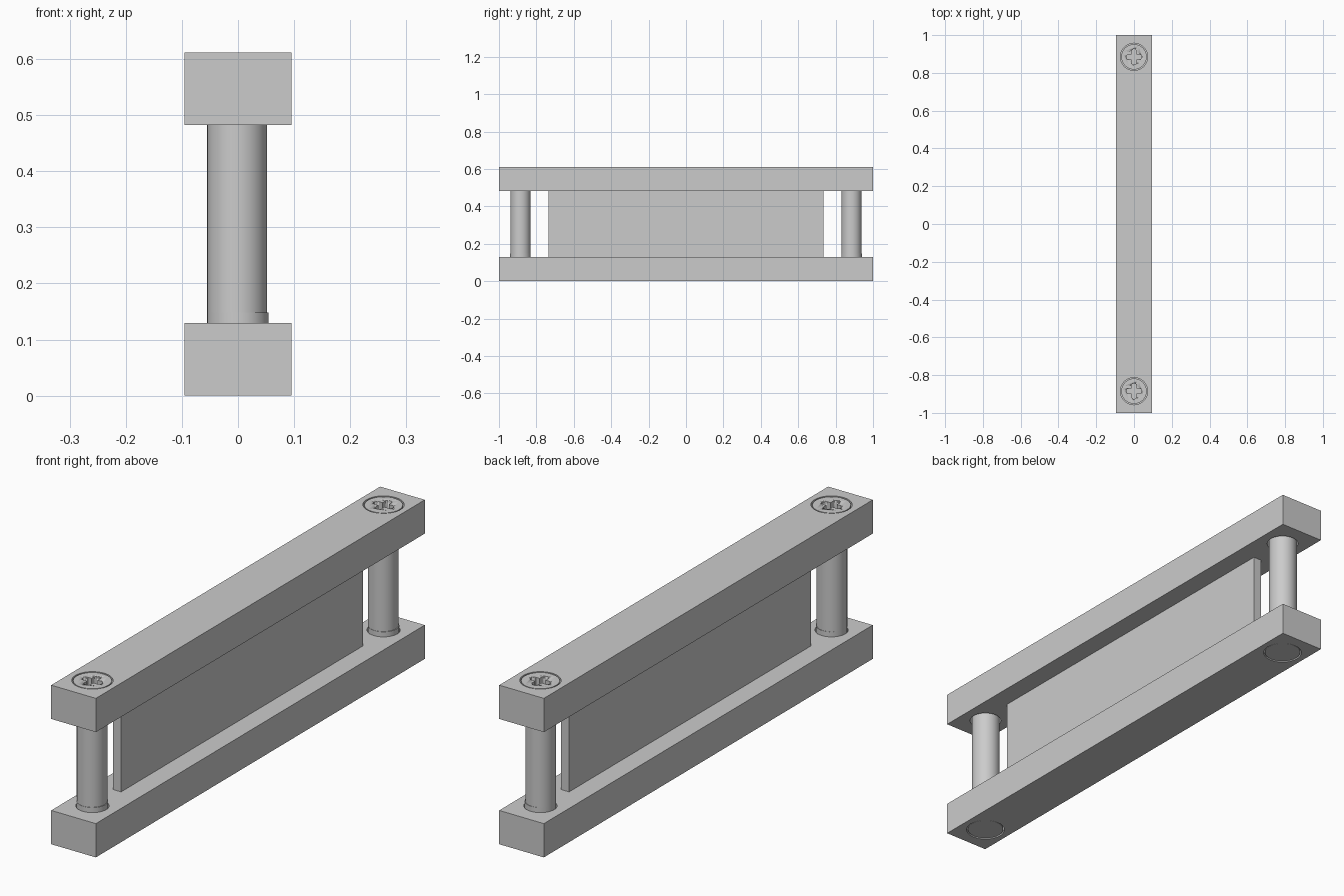
import bpy
import math

if "Cube" in bpy.data.objects:
    bpy.data.objects.remove(bpy.data.objects["Cube"], do_unlink=True)

grey = bpy.data.materials.new("plain_grey")
grey.use_nodes = True
grey.diffuse_color = (0.6, 0.6, 0.6, 1)
grey.node_tree.nodes["Principled BSDF"].inputs["Base Color"].default_value = (0.6, 0.6, 0.6, 1)

BAR_H, TOP, GAP_TOP = 0.13, 0.612, 0.482
SCREW_Y = 0.885


def box(name, size, z0, x=0, y=0):
    bpy.ops.mesh.primitive_cube_add(size=1, location=(x, y, z0 + size[2] / 2))
    ob = bpy.context.object
    ob.name = name
    ob.scale = size
    bpy.ops.object.transform_apply(location=False, rotation=False, scale=True)
    ob.data.materials.append(grey)
    return ob


def cylinder(name, r, z0, z1, x=0, y=0):
    bpy.ops.mesh.primitive_cylinder_add(vertices=64, radius=r, depth=z1 - z0,
                                        location=(x, y, (z0 + z1) / 2))
    ob = bpy.context.object
    ob.name = name
    ob.data.materials.append(grey)
    bpy.ops.object.shade_smooth_by_angle(angle=math.radians(30))
    return ob


def cut(target, cutter):
    mod = target.modifiers.new("cut", 'BOOLEAN')
    mod.operation = 'DIFFERENCE'
    mod.solver = 'EXACT'
    mod.object = cutter
    bpy.context.view_layer.objects.active = target
    bpy.ops.object.modifier_apply(modifier=mod.name)
    bpy.data.objects.remove(cutter, do_unlink=True)


# Clamping bars and the panel between them
bottom_bar = box("bottom_bar", (0.19, 2, BAR_H), 0)
top_bar = box("top_bar", (0.19, 2, BAR_H), GAP_TOP)
box("panel", (0.034, 1.47, GAP_TOP - BAR_H + 0.02), BAR_H - 0.01)

for side, label in ((-1, "front"), (1, "back")):
    y = side * SCREW_Y

    # Pockets and clearance holes in the bars
    cut(top_bar, cylinder("head_pocket", 0.072, TOP - 0.06, TOP + 0.02, y=y))
    cut(top_bar, cylinder("top_hole", 0.059, GAP_TOP - 0.02, TOP - 0.05, y=y))
    cut(bottom_bar, cylinder("nut_pocket", 0.072, -0.02, 0.06, y=y))
    cut(bottom_bar, cylinder("bottom_hole", 0.058, 0.05, BAR_H + 0.02, y=y))

    # Screw head with a round-ended cross recess
    head = cylinder(label + "_screw_head", 0.067, TOP - 0.06, TOP - 0.001, y=y)
    floor = TOP - 0.035
    cut(head, box("slot_x", (0.058, 0.026, 0.06), floor, y=y))
    cut(head, box("slot_y", (0.026, 0.058, 0.06), floor, y=y))
    for dx, dy in ((1, 0), (-1, 0), (0, 1), (0, -1)):
        cut(head, cylinder("slot_end", 0.013, floor, TOP + 0.02,
                           x=dx * 0.028, y=y + dy * 0.028))

    # Shank, thread collar and nut
    cylinder(label + "_screw_shank", 0.0535, 0.03, TOP - 0.05, x=-0.0015, y=y)
    cylinder(label + "_thread_collar", 0.0548, 0.06, 0.148, y=y)
    cylinder(label + "_nut", 0.068, 0.002, 0.06, y=y)
